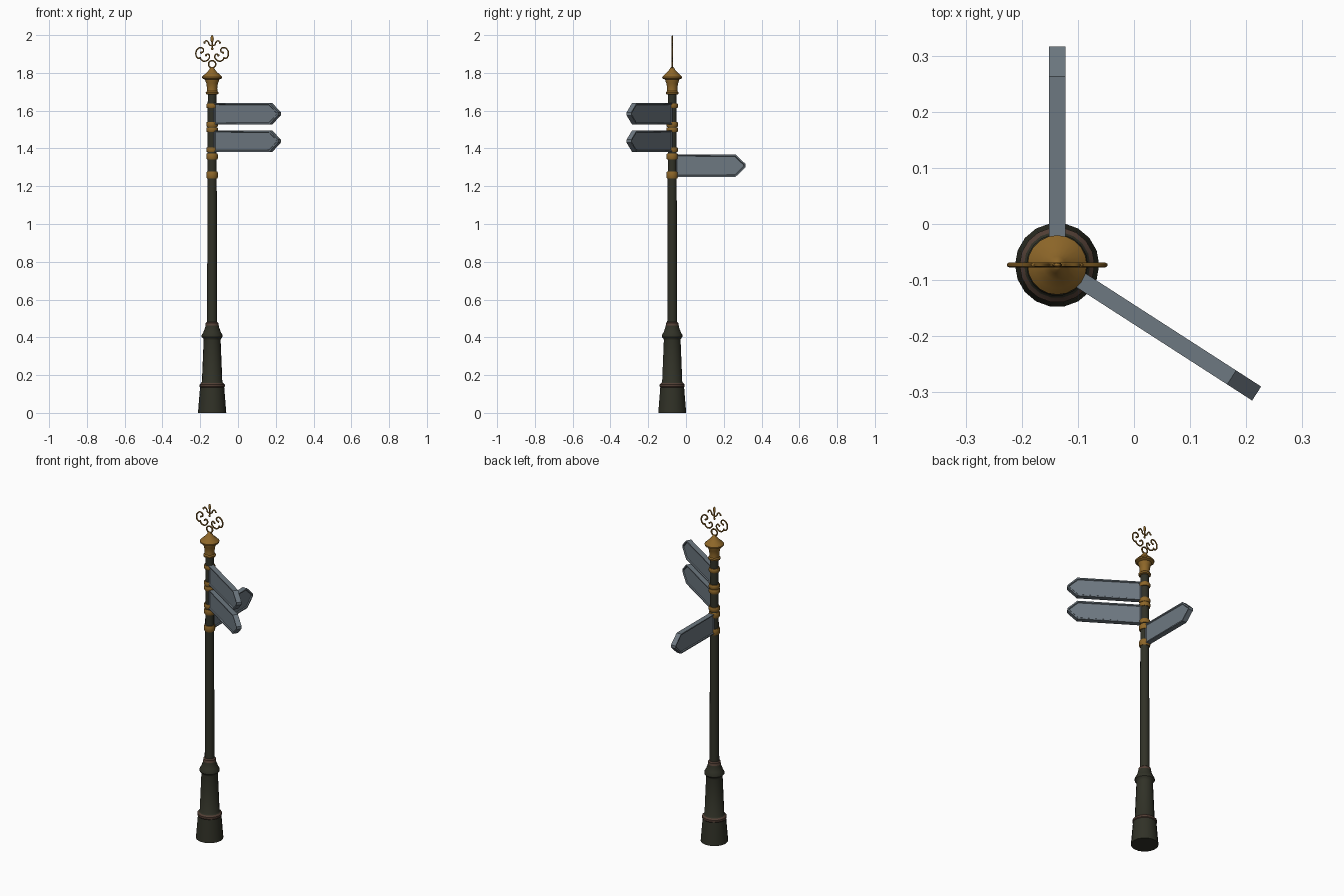
import bpy, bmesh, math
from mathutils import Matrix, Vector

if "Cube" in bpy.data.objects:
    bpy.data.objects.remove(bpy.data.objects["Cube"])

AX, AY = -0.137, -0.073  # pole axis


def mat(name, c):
    m = bpy.data.materials.new(name)
    m.diffuse_color = (*c, 1)
    m.use_nodes = True
    m.node_tree.nodes["Principled BSDF"].inputs["Base Color"].default_value = m.diffuse_color
    return m


IRON = mat("dark olive iron", (0.030, 0.031, 0.020))
BROWN = mat("rust brown", (0.085, 0.050, 0.036))
GOLD = mat("old gold", (0.27, 0.135, 0.022))
STEEL = mat("steel blue grey", (0.155, 0.19, 0.22))


def finish(name, bm, mats, angle=35):
    bmesh.ops.recalc_face_normals(bm, faces=bm.faces)
    me = bpy.data.meshes.new(name)
    bm.to_mesh(me)
    bm.free()
    ob = bpy.data.objects.new(name, me)
    bpy.context.collection.objects.link(ob)
    for m in mats:
        me.materials.append(m)
    bpy.ops.object.select_all(action='DESELECT')
    ob.select_set(True)
    bpy.context.view_layer.objects.active = ob
    bpy.ops.object.shade_smooth_by_angle(angle=math.radians(angle))
    return ob


def lathe(name, prof, mats, sides=18, rule=None):
    bm = bmesh.new()
    rings = [[bm.verts.new((AX + r * math.cos(2 * math.pi * i / sides),
                            AY + r * math.sin(2 * math.pi * i / sides), z))
              for i in range(sides)] for r, z in prof]
    for a, b in zip(rings, rings[1:]):
        for i in range(sides):
            j = (i + 1) % sides
            bm.faces.new((a[i], a[j], b[j], b[i]))
    bm.faces.new(rings[0])
    bm.faces.new(rings[-1])
    if rule:
        for f in bm.faces:
            f.material_index = rule(f.calc_center_median().z)
    return finish(name, bm, mats)


# flared base, with brown mouldings
lathe("base", [(.075, 0), (.064, .135), (.067, .139), (.067, .150), (.059, .158),
               (.054, .165), (.045, .385), (.046, .392), (.055, .402), (.055, .412),
               (.046, .428), (.036, .455), (.036, .462), (.034, .465), (.034, .476),
               (.026, .482)],
      [IRON, BROWN], rule=lambda z: 1 if .135 < z < .16 or .463 < z < .48 else 0)

# slim shaft
lathe("shaft", [(.027, .47), (.025, 1.0), (.023, 1.70)], [IRON], 14)

# gold finial cap
lathe("finial", [(.024, 1.685), (.033, 1.688), (.034, 1.697), (.028, 1.703), (.027, 1.72),
                 (.031, 1.745), (.036, 1.757), (.037, 1.764), (.052, 1.771), (.053, 1.779),
                 (.042, 1.790), (.026, 1.804), (.015, 1.818), (.009, 1.828), (.004, 1.831)],
      [GOLD], 20)

# gold clamp bands, two per sign
for i, (z, h) in enumerate([(1.625, .024), (1.527, .026), (1.499, .026),
                            (1.393, .026), (1.358, .032), (1.259, .036)]):
    lathe(f"band_{i + 1}", [(.022, z - h / 2), (.028, z - h / 2), (.031, z - h / 4),
                            (.031, z + h / 4), (.028, z + h / 2), (.022, z + h / 2)],
          [GOLD], 16)


# pointed sign boards with sunken panels on both faces
def sign(name, angle, length, z0, z1):
    bm = bmesh.new()
    t, tip, zm, s = .0148, .053, (z0 + z1) / 2, .018
    outline = [(s, z0), (length - tip, z0), (length, zm - .008), (length, zm + .008),
               (length - tip, z1), (s, z1)]
    front = [bm.verts.new((x, -t, z)) for x, z in outline]
    back = [bm.verts.new((x, t, z)) for x, z in outline]
    sides = [bm.faces.new(front), bm.faces.new(back[::-1])]
    n = len(outline)
    for i in range(n):
        j = (i + 1) % n
        bm.faces.new((front[j], front[i], back[i], back[j]))
    bmesh.ops.recalc_face_normals(bm, faces=bm.faces)
    for f in sides:
        bmesh.ops.inset_individual(bm, faces=[f], thickness=.008, depth=0)
        bmesh.ops.inset_individual(bm, faces=[f], thickness=.004, depth=-.005)
    bm.transform(Matrix.Translation((AX, AY, 0)) @ Matrix.Rotation(math.radians(angle), 4, 'Z'))
    finish(name, bm, [STEEL], 30)


sign("upper_sign", -32.8, .423, 1.527, 1.640)
sign("middle_sign", -32.8, .423, 1.382, 1.495)
sign("lower_sign", 90, .389, 1.250, 1.368)


# wrought scroll ornament: smooth wires in the x-z plane
def wire(name, pts, r, cyclic=False):
    cu = bpy.data.curves.new(name, 'CURVE')
    cu.dimensions = '3D'
    cu.bevel_depth, cu.bevel_resolution, cu.resolution_u = r, 1, 5
    cu.use_fill_caps = True
    sp = cu.splines.new('BEZIER')
    sp.bezier_points.add(len(pts) - 1)
    sp.use_cyclic_u = cyclic
    for p, (x, z) in zip(sp.bezier_points, pts):
        p.co = (AX + x, AY, z)
        p.handle_left_type = p.handle_right_type = 'AUTO'
    tmp = bpy.data.objects.new(name + "_tmp", cu)
    bpy.context.collection.objects.link(tmp)
    dg = bpy.context.evaluated_depsgraph_get()
    bm = bmesh.new()
    me = bpy.data.meshes.new_from_object(tmp.evaluated_get(dg))
    bm.from_mesh(me)
    bpy.data.objects.remove(tmp)
    bpy.data.meshes.remove(me)
    finish(name, bm, [GOLD], 50)


def ball(name, x, z, r, tall=1.0):
    bm = bmesh.new()
    bmesh.ops.create_uvsphere(bm, u_segments=8, v_segments=6, radius=r)
    bm.transform(Matrix.Translation((AX + x, AY, z)) @ Matrix.Diagonal((1, .0045 / r, tall, 1)))
    finish(name, bm, [GOLD], 60)


wire("ornament_ring", [(.019 * math.cos(a), 1.846 + .019 * math.sin(a))
                       for a in (i * math.pi / 4 for i in range(8))], .0045, True)
for side, s in (("left", -1), ("right", 1)):
    # large outer C scroll running into the inner curl
    wire(f"{side}_scroll", [(s * x, z) for x, z in
         [(.058, 1.908), (.048, 1.912), (.047, 1.926), (.062, 1.934), (.079, 1.924),
          (.086, 1.902), (.078, 1.880), (.060, 1.876)]], .0042)
    wire(f"{side}_inner_scroll", [(s * x, z) for x, z in
         [(.064, 1.884), (.056, 1.868), (.038, 1.862), (.020, 1.872), (.014, 1.890),
          (.024, 1.900), (.033, 1.893)]], .0042)
    # small arm of the top flower
    wire(f"{side}_flower_arm", [(s * x, z) for x, z in
         [(.0, 1.944), (.014, 1.948), (.020, 1.962), (.032, 1.970), (.041, 1.960)]], .004)
    ball(f"{side}_arm_bud", s * .041, 1.960, .006)
    ball(f"{side}_scroll_bud", s * .058, 1.907, .006)
    ball(f"{side}_curl_bud", s * .033, 1.893, .006)
wire("flower_stem", [(0, 1.930), (0, 1.960), (0, 1.985)], .004)
ball("flower_tip", 0, 1.980, .009, 2.2)
ball("flower_drop", 0, 1.928, .007)
